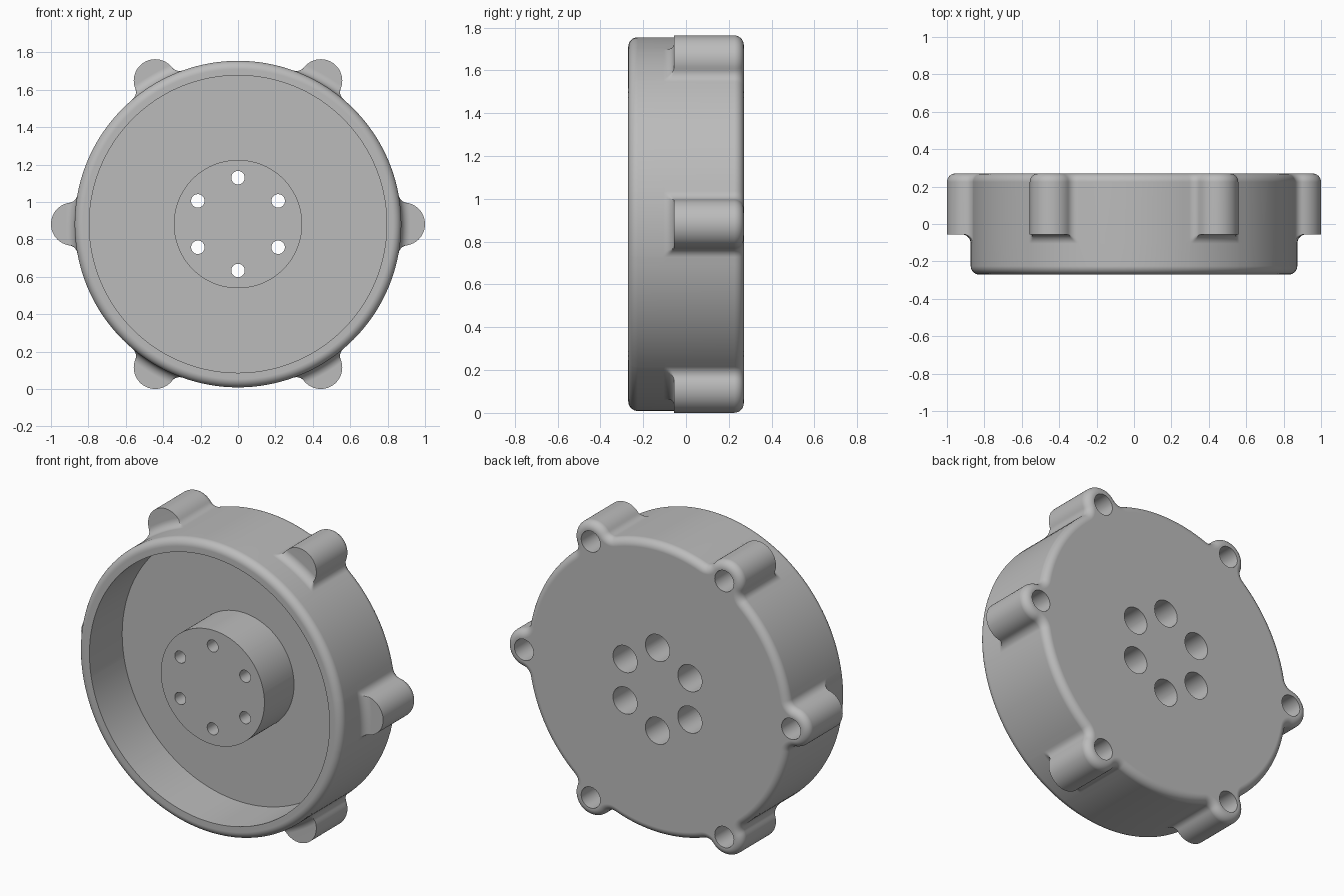
import bpy, bmesh
from math import pi, sin, cos, acos, radians
from mathutils import Vector

old = bpy.data.objects.get("Cube")
if old:
    bpy.data.objects.remove(old, do_unlink=True)

CENTRE_Z = 0.882
BACK, FRONT = 0.27, -0.27
BODY_R = 0.873
LUG_R, LUG_DIST, LUG_FRONT = 0.115, 0.885, -0.055
FILLET, ROUND = 0.05, 0.045
STEPS = 8


def direction(a):
    return Vector((cos(a), sin(a)))


def arc(a, b, n):
    return [a + (b - a) * i / n for i in range(n + 1)]


def lug_sector():
    """Half outline of one lug as (point, outward normal), then mirrored."""
    d1, d2 = BODY_R + FILLET, LUG_R + FILLET
    beta = acos((d1 * d1 + LUG_DIST ** 2 - d2 * d2) / (2 * d1 * LUG_DIST))
    lug, blend = Vector((LUG_DIST, 0)), direction(beta) * d1
    gamma = (blend - lug).to_tuple()
    gamma = acos((gamma[0]) / d2)
    half = [(lug + direction(a) * LUG_R, direction(a)) for a in arc(0, gamma, 14)]
    half += [(blend + direction(a) * FILLET, -direction(a))
             for a in arc(gamma + pi, beta + pi, STEPS)[1:]]
    half += [(direction(a) * BODY_R, direction(a))
             for a in arc(beta, pi / 6, STEPS)[1:]]
    flip = lambda v: Vector((v.x, -v.y))
    return [(flip(p), flip(n)) for p, n in half[-2:0:-1]] + half


def rotated(v, a):
    return Vector((v.x * cos(a) - v.y * sin(a), v.x * sin(a) + v.y * cos(a)))


SECTOR = lug_sector()
OUTLINE = [(rotated(p, k * pi / 3), rotated(n, k * pi / 3))
           for k in range(6) for p, n in SECTOR]


def outline_ring(y, cap=9.0, inset=0.0):
    """Outline at depth y, inset along its normals and limited to radius cap."""
    ring = []
    for p, n in OUTLINE:
        q = p - n * inset
        if q.length > cap:
            q = q.normalized() * cap
        ring.append((q.x, y, q.y + CENTRE_Z))
    return ring


def circle_ring(centre, r, y, n=40):
    return [(centre.x + r * cos(a), y, centre.y + r * sin(a) + CENTRE_Z)
            for a in arc(0, 2 * pi, n)[:-1]]


def loft(bm, rings):
    rows = [[bm.verts.new(c) for c in ring] for ring in rings]
    for a, b in zip(rows, rows[1:]):
        for i in range(len(a)):
            j = (i + 1) % len(a)
            bm.faces.new((a[i], a[j], b[j], b[i]))
    bm.faces.new(rows[0])
    bm.faces.new(rows[-1])


def make_object(name, bm):
    bmesh.ops.remove_doubles(bm, verts=bm.verts, dist=1e-5)
    bmesh.ops.recalc_face_normals(bm, faces=bm.faces)
    mesh = bpy.data.meshes.new(name)
    bm.to_mesh(mesh)
    bm.free()
    obj = bpy.data.objects.new(name, mesh)
    bpy.context.collection.objects.link(obj)
    return obj


# Housing: hub, cavity, rounded rim, lug undersides, rounded back
quarter = arc(0, pi / 2, STEPS)
rings = [outline_ring(-0.24, 0.343), outline_ring(0.04, 0.343),
         outline_ring(0.04, 0.795), outline_ring(FRONT, 0.795)]
rings += [outline_ring(FRONT + ROUND * (1 - cos(t)), BODY_R - ROUND * (1 - sin(t)))
          for t in quarter]
rings += [outline_ring(LUG_FRONT - FILLET * (1 - sin(t)), BODY_R + FILLET * (1 - cos(t)))
          for t in quarter]
rings += [outline_ring(LUG_FRONT)]
rings += [outline_ring(BACK - ROUND * (1 - sin(t)), inset=ROUND * (1 - cos(t)))
          for t in quarter]
bm = bmesh.new()
loft(bm, rings)
housing = make_object("housing", bm)

# Cutters: stepped bores through the hub, blind holes in the lugs
bm = bmesh.new()
for k in range(6):
    hub = direction(pi / 2 + k * pi / 3) * 0.248
    loft(bm, [circle_ring(hub, r, y) for r, y in
              ((0.036, -0.4), (0.036, -0.1), (0.08, -0.1), (0.08, 0.4))])
    lug = direction(k * pi / 3) * LUG_DIST
    loft(bm, [circle_ring(lug, 0.063, y) for y in (0.0, 0.4)])
cutter = make_object("hole_cutter", bm)
cutter.hide_render = True

# Cut the holes and shade
bpy.ops.object.select_all(action='DESELECT')
housing.select_set(True)
bpy.context.view_layer.objects.active = housing
cut = housing.modifiers.new("holes", 'BOOLEAN')
cut.operation, cut.solver, cut.object = 'DIFFERENCE', 'EXACT', cutter
bpy.ops.object.modifier_apply(modifier=cut.name)
bpy.data.objects.remove(cutter, do_unlink=True)
bpy.ops.object.shade_smooth_by_angle(angle=radians(30))
weighted = housing.modifiers.new("flat_face_normals", 'WEIGHTED_NORMAL')
weighted.keep_sharp = True

# Colour
grey = (0.5, 0.5, 0.5, 1)
mat = bpy.data.materials.new("plain_grey")
mat.use_nodes = True
mat.diffuse_color = grey
mat.node_tree.nodes["Principled BSDF"].inputs["Base Color"].default_value = grey
housing.data.materials.clear()
housing.data.materials.append(mat)
